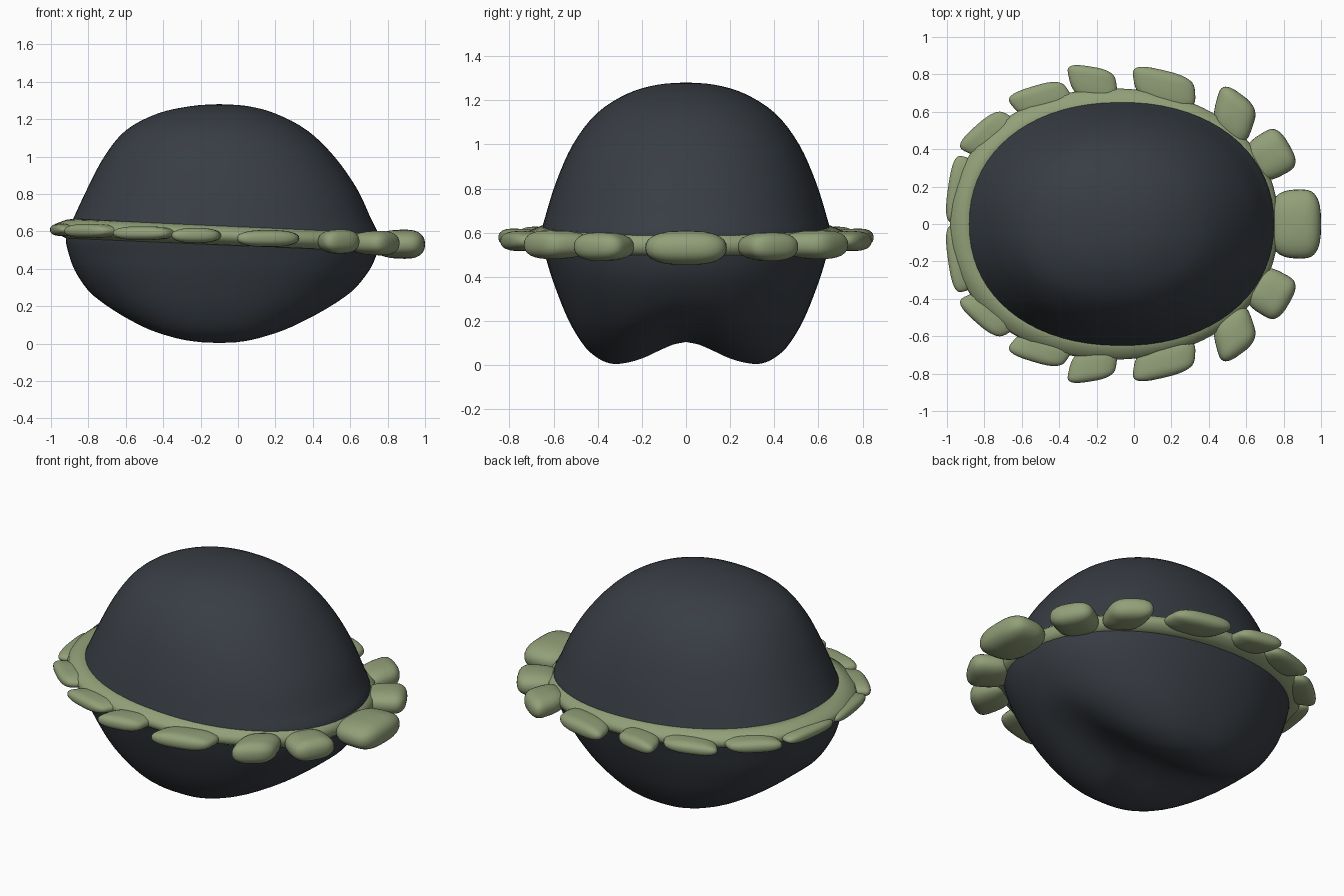
import bpy, bmesh, math
from mathutils import Matrix, Vector

if "Cube" in bpy.data.objects:
    bpy.data.objects.remove(bpy.data.objects["Cube"])

def material(name, rgb):
    m = bpy.data.materials.new(name)
    m.diffuse_color = (*rgb, 1)
    m.use_nodes = True
    m.node_tree.nodes["Principled BSDF"].inputs["Base Color"].default_value = m.diffuse_color
    return m

dark = material("dark_shell", (0.04, 0.047, 0.058))
green = material("leaf_green", (0.29, 0.35, 0.19))

def finish(bm, name, mat):
    bmesh.ops.recalc_face_normals(bm, faces=bm.faces)
    me = bpy.data.meshes.new(name)
    bm.to_mesh(me)
    bm.free()
    ob = bpy.data.objects.new(name, me)
    bpy.context.collection.objects.link(ob)
    me.materials.append(mat)
    for p in me.polygons:
        p.use_smooth = True
    return ob

def spow(v, p):
    return math.copysign(abs(v) ** p, v)

def oval(t, x0, x1, b, n):
    return ((x0 + x1) / 2 + (x1 - x0) / 2 * spow(math.cos(t), 2 / n),
            b * spow(math.sin(t), 2 / n))

def catmull(rows, steps):
    out = []
    for i in range(len(rows) - 1):
        p = [rows[max(0, min(len(rows) - 1, i + k))] for k in (-1, 0, 1, 2)]
        for s in range(steps):
            t = s / steps
            out.append([0.5 * (2*b + (c-a)*t + (2*a-5*b+4*c-d)*t*t + (3*b-a-3*c+d)*t**3)
                        for a, b, c, d in zip(*p)])
    return out + [list(rows[-1])]

def skin(bm, rings, closed=False):
    count = len(rings)
    for i in range(count if closed else count - 1):
        a, b = rings[i], rings[(i + 1) % count]
        n = len(a)
        for j in range(n):
            k = (j + 1) % n
            bm.faces.new((a[j], a[k], b[k], b[j]))

# Body: levels of z, x min, x max, half depth, squareness
levels = [
    (0.0, -0.26, 0.06, 0.32, 2.8), (0.02, -0.38, 0.16, 0.38, 2.7),
    (0.08, -0.55, 0.33, 0.455, 2.5), (0.20, -0.73, 0.53, 0.53, 2.3),
    (0.36, -0.855, 0.68, 0.595, 2.2), (0.48, -0.905, 0.742, 0.633, 2.15),
    (0.58, -0.92, 0.75, 0.657, 2.15), (0.67, -0.88, 0.71, 0.638, 2.15),
    (0.83, -0.805, 0.635, 0.588, 2.15), (1.00, -0.715, 0.515, 0.512, 2.15),
    (1.14, -0.60, 0.37, 0.405, 2.15), (1.23, -0.43, 0.20, 0.265, 2.15),
    (1.27, -0.25, 0.05, 0.13, 2.1), (1.28, -0.11, -0.09, 0.01, 2)]
N = 72
rows = catmull(levels, 4)
z, x0, x1, b, n = levels[0]
c = (x0 + x1) / 2
base = [[0.0, c + (x0 - c) * f, c + (x1 - c) * f, b * f, n]
        for f in (0.03, 0.2, 0.4, 0.6, 0.8)]
bm = bmesh.new()
rings = []
for z, x0, x1, b, n in base + rows:
    ring = []
    for i in range(N):
        x, y = oval(2 * math.pi * i / N, x0, x1, b, n)
        groove = 0.105 * math.exp(-(y / 0.18) ** 2) * max(0, 1 - z / 0.3) ** 1.3
        ring.append(bm.verts.new((x, y, max(0, z) + groove)))
    rings.append(ring)
skin(bm, rings)
bm.faces.new(rings[0])
bm.faces.new(rings[-1])
finish(bm, "body", dark)

def tilt(x):
    return 0.575 - 0.042 * x

# Tilted band hugging the body
section = [(-0.06, 0.06), (0.0, 0.048), (0.055, 0.025), (0.065, 0.0),
           (0.055, -0.025), (0.0, -0.05), (-0.06, -0.055)]
bm = bmesh.new()
rings = []
for i in range(96):
    t = 2 * math.pi * i / 96
    ring = []
    for d, h in section:
        if d > 0:
            d *= 1 - 0.5 * max(0, math.cos(t))
        x, y = oval(t, -0.92 - d, 0.74 + d, 0.66 + d, 2.15)
        ring.append(bm.verts.new((x, y, tilt(x) + h)))
    rings.append(ring)
skin(bm, rings, True)
finish(bm, "leaf_band", green)

# Leaves: x, y, angle, half length, half width, half height, inner tail stretch
leaves = [
    (-0.945, 0.185, 82, 0.18, 0.05, 0.033, 1.5),
    (-0.795, 0.49, 42, 0.15, 0.06, 0.038, 1.8),
    (-0.51, 0.685, 17, 0.155, 0.058, 0.037, 1.8),
    (-0.225, 0.785, -9, 0.13, 0.055, 0.04, 2.4),
    (0.16, 0.755, -13, 0.17, 0.065, 0.045, 2.0),
    (0.545, 0.615, -36, 0.12, 0.08, 0.065, 2.0),
    (0.76, 0.385, -60, 0.125, 0.08, 0.065, 2.1),
    (0.892, 0.0, -90, 0.185, 0.108, 0.078, 1.6)]

def leaf(name, x, y, angle, a, w, h, tail, side):
    bm = bmesh.new()
    bmesh.ops.create_uvsphere(bm, u_segments=32, v_segments=16, radius=1)
    for v in bm.verts:
        r = math.hypot(v.co.x, v.co.y) ** 0.8
        t = math.atan2(v.co.y, v.co.x)
        p = Vector((a * r * spow(math.cos(t), 0.7), w * r * spow(math.sin(t), 0.7),
                    h * spow(v.co.z, 0.85)))
        if p.y * side < 0:      # inner half becomes a tail reaching the body
            p.y *= tail
        # outer edge leans towards the back of the model
        p.x -= 0.35 * p.y * side * (1 if abs(angle) < 50 else 0)
        v.co = p
    bm.transform(Matrix.Translation((x, y, tilt(x) - 0.006)) @
                 Matrix.Rotation(math.radians(angle), 4, 'Z'))
    finish(bm, name, green)

for i, (x, y, ang, a, w, h, tail) in enumerate(leaves):
    leaf(f"leaf_{i}_back", x, y, ang, a, w, h, tail, 1)
    if y:
        leaf(f"leaf_{i}_front", x, -y, -ang, a, w, h, tail, -1)
